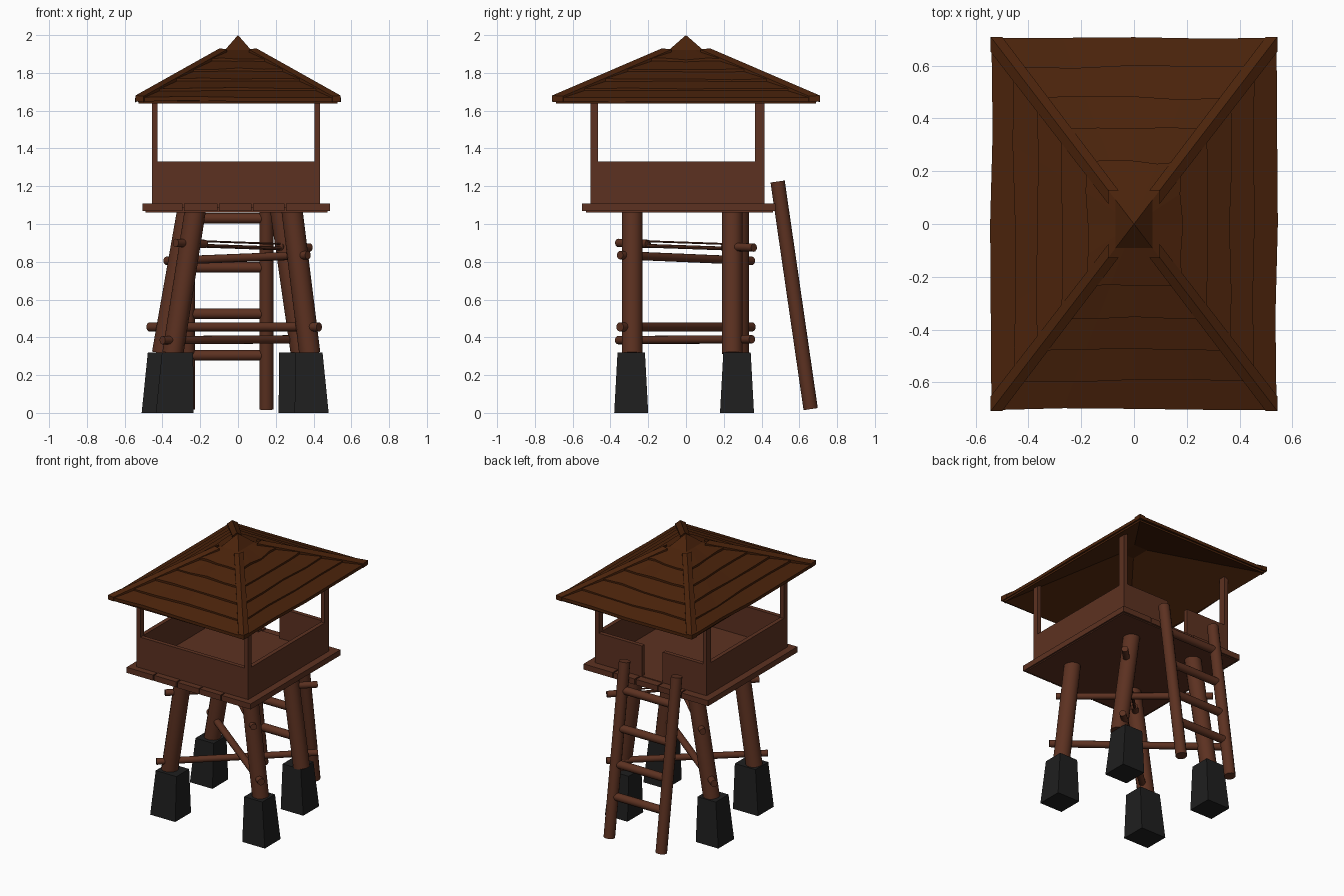
import bpy, bmesh, math, random
from mathutils import Vector

random.seed(4)
if "Cube" in bpy.data.objects:
    bpy.data.objects.remove(bpy.data.objects["Cube"])


def material(name, rgb):
    m = bpy.data.materials.new(name)
    m.use_nodes = True
    m.diffuse_color = (*rgb, 1)
    m.node_tree.nodes["Principled BSDF"].inputs["Base Color"].default_value = (*rgb, 1)
    return m


WOOD = material("reddish wood", (0.108, 0.031, 0.015))
ROOF = material("dark roof wood", (0.069, 0.0165, 0.0033))
STONE = material("dark stone", (0.0135, 0.0135, 0.0135))


def finish(name, bm, mat):
    bmesh.ops.recalc_face_normals(bm, faces=bm.faces)
    mesh = bpy.data.meshes.new(name)
    bm.to_mesh(mesh)
    bm.free()
    mesh.materials.append(mat)
    obj = bpy.data.objects.new(name, mesh)
    bpy.context.collection.objects.link(obj)
    return obj


def box(name, x, y, z, mat=WOOD):
    bm = bmesh.new()
    bmesh.ops.create_cube(bm, size=1)
    for v in bm.verts:
        v.co = [(r[0] + r[1]) / 2 + c * (r[1] - r[0]) for c, r in zip(v.co, (x, y, z))]
    return finish(name, bm, mat)


def pole(name, a, b, r, sides=14):
    """Round pole between two points, smooth sides and sharp ends."""
    a, b = Vector(a), Vector(b)
    bm = bmesh.new()
    bmesh.ops.create_cone(bm, cap_ends=True, segments=sides, radius1=r,
                          radius2=r, depth=(b - a).length)
    obj = finish(name, bm, WOOD)
    obj.location = (a + b) / 2
    obj.rotation_euler = (b - a).to_track_quat('Z', 'Y').to_euler()
    bpy.ops.object.select_all(action='DESELECT')
    obj.select_set(True)
    bpy.context.view_layer.objects.active = obj
    bpy.ops.object.shade_smooth_by_angle(angle=math.radians(40))


def slab(name, lower, upper, thick, mat=ROOF):
    """Board between two rows of points, extruded downwards."""
    bm = bmesh.new()
    rows = [[[bm.verts.new(Vector(p) - Vector((0, 0, d))) for p in row]
             for row in (lower, upper)] for d in (0, thick)]
    (a, b), (c, d) = rows
    for i in range(len(a) - 1):
        for q in ((a, b), (d, c), (a, c), (b, d)):
            bm.faces.new((q[0][i], q[0][i + 1], q[1][i + 1], q[1][i]))
    for i in (0, -1):
        bm.faces.new((a[i], b[i], d[i], c[i]))
    return finish(name, bm, mat)


# Stone footings and leaning legs: base x, base width, leg bottom x, leg top x, leg y
LEGS = {
    "front_right": (-0.335, 0.20, -0.345, -0.225, -0.285),
    "front_left": (0.39, 0.18, 0.38, 0.285, -0.285),
    "back_right": (-0.42, 0.18, -0.40, -0.265, 0.28),
    "back_left": (0.305, 0.18, 0.335, 0.225, 0.245),
}
for side, (bx, width, x0, x1, y) in LEGS.items():
    bm = bmesh.new()
    bmesh.ops.create_cube(bm, size=1)
    by = -0.29 if y < 0 else 0.27
    lean = -0.015 if bx > 0 else 0.015
    for v in bm.verts:
        top = v.co.z > 0
        w = width - 0.035 if top else width
        v.co = (bx + lean * top + v.co.x * w,
                by + v.co.y * (0.145 if top else 0.18), 0.32 if top else 0)
    finish(side + "_footing", bm, STONE)
    pole(side + "_leg", (x0, y, 0.315), (x1, y, 1.08), 0.056)

# Crossing brace poles under the deck
pole("lower_brace_a", (0.43, -0.35, 0.455), (-0.47, 0.35, 0.455), 0.024)
pole("lower_brace_b", (-0.40, -0.36, 0.385), (0.39, 0.35, 0.39), 0.022)
pole("upper_brace_a", (0.37, -0.35, 0.835), (-0.38, 0.35, 0.805), 0.022)

# The worn upper brace: whole ends joined by two thin split lengths
START, END = Vector((-0.33, -0.36, 0.90)), Vector((0.38, 0.36, 0.875))
for n, t0, t1 in (("start", 0, 0.22), ("end", 0.78, 1)):
    pole(f"upper_brace_b_{n}", START.lerp(END, t0), START.lerp(END, t1), 0.022)
for n, dz, r in (("top", 0.014, 0.005), ("bottom", -0.01, 0.01)):
    off = Vector((0, 0, dz))
    pole(f"upper_brace_b_{n}", START.lerp(END, 0.2) + off, START.lerp(END, 0.8) + off, r, 8)

# Deck planks
edges = [-0.51, -0.29, -0.105, 0.075, 0.25, 0.49]
for i in range(5):
    drop = random.uniform(0, 0.006)
    box(f"deck_plank_{i + 1}", (edges[i] + 0.004, edges[i + 1] - 0.004),
        (-0.55 + drop, 0.475 - drop * 2), (1.07 - drop, 1.11 - drop))
box("deck_underside", (-0.49, 0.475), (-0.53, 0.46), (1.062, 1.09))

# Parapet walls and floor, with a doorway at the back
X0, X1, Y0, Y1, T = -0.455, 0.435, -0.505, 0.415, 0.03
WALL = (1.10, 1.33)
box("floor", (X0, X1), (Y0, Y1), (1.09, 1.113))
box("front_wall", (X0, X1), (Y0, Y0 + T), WALL)
box("right_wall", (X0, X0 + T), (Y0, Y1), WALL)
box("left_wall", (X1 - T, X1), (Y0, Y1), WALL)
box("back_wall_right", (X0, -0.105), (Y1 - T, Y1), WALL)
box("back_wall_left", (0.06, X1), (Y1 - T, Y1), WALL)

# Corner posts
for xn, x in (("right", (X0, X0 + T)), ("left", (X1 - T, X1))):
    for yn, y in (("front", (Y0, Y0 + 0.04)), ("back", (Y1 - 0.05, Y1))):
        box(f"{yn}_{xn}_post", x, y, (1.30, 1.71))


# Ladder
def ladder_y(z):
    return 0.66 + (z - 0.02) * (0.485 - 0.66) / 1.21


for n, x in (("right", -0.265), ("left", 0.15)):
    pole(f"ladder_rail_{n}", (x, ladder_y(0.02), 0.02), (x, ladder_y(1.23), 1.225), 0.038)
for i, z in enumerate((0.305, 0.525, 0.77, 1.03)):
    pole(f"ladder_rung_{i + 1}", (-0.265, ladder_y(z), z), (0.15, ladder_y(z), z), 0.028)

# Roof: a lining, overlapping board courses, hip boards and a cap
HX, HY, EAVE, PEAK = 0.54, 0.705, 1.65, 1.955
CORNERS = [(-HX, -HY), (HX, -HY), (HX, HY), (-HX, HY)]


def on_roof(side, t, u, lift=0.0):
    """Point on a roof side: t from eave to peak, u across."""
    a, b = Vector(CORNERS[side]), Vector(CORNERS[(side + 1) % 4])
    p = a.lerp(b, u) * (1 - t)
    return Vector((p.x, p.y, EAVE + (PEAK - EAVE) * t + lift))


def pyramid(name, scale, base, top, closed):
    bm = bmesh.new()
    tip = bm.verts.new((0, 0, top))
    rim = [bm.verts.new((x * scale, y * scale, base)) for x, y in CORNERS]
    for i in range(4):
        bm.faces.new((rim[i], rim[(i + 1) % 4], tip))
    if closed:
        bm.faces.new(rim)
    return finish(name, bm, ROOF)


lining = pyramid("roof_lining", 0.98, EAVE, PEAK - 0.005, False)
lining.modifiers.new("Thickness", 'SOLIDIFY').thickness = 0.012

COURSES = [0, 0.155, 0.32, 0.49, 0.665, 0.84]
for s, name in enumerate(("front", "left", "back", "right")):
    for i in range(5):
        t0, t1 = COURSES[i], COURSES[i + 1] + 0.03
        cols = [k / 4 for k in range(5)]
        low = [on_roof(s, t0 + (random.uniform(-0.01, 0.012) if 0 < u < 1 else 0), u,
                       0.02 + random.uniform(-0.003, 0.004)) for u in cols]
        high = [on_roof(s, t1, u, 0.006) for u in cols]
        slab(f"{name}_roof_course_{i + 1}", low, high, 0.022)
    # Narrow boards along both hips of this side
    w = 0.04
    for n, u0, u1 in (("start", 0, 1), ("end", 1, -1)):
        low = [on_roof(s, -0.005, u0, 0.032), on_roof(s, -0.005, u0 + u1 * w, 0.028)]
        high = [on_roof(s, 0.82, u0, 0.03), on_roof(s, 0.82, u0 + u1 * w * 5, 0.024)]
        slab(f"{name}_hip_board_{n}", low, high, 0.03)

pyramid("roof_cap", 0.15, 1.908, 2.0, True)
